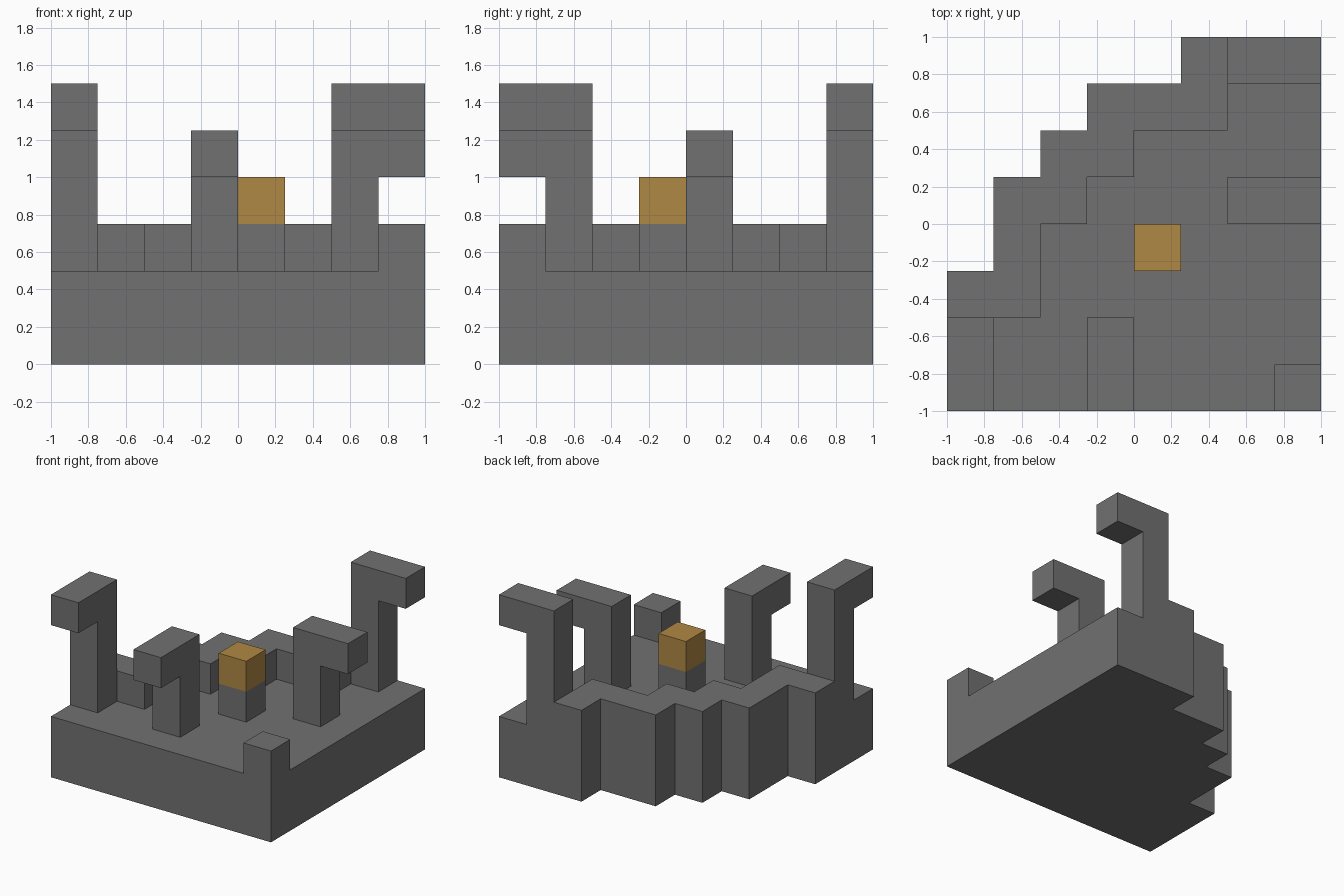
import bpy
import bmesh
from mathutils import Vector

CELL = 0.25  # every part sits on this block grid

cube = bpy.data.objects.get("Cube")
if cube:
    bpy.data.objects.remove(cube, do_unlink=True)


def material(name, rgb):
    mat = bpy.data.materials.new(name)
    mat.use_nodes = True
    mat.diffuse_color = (*rgb, 1)
    bsdf = next(n for n in mat.node_tree.nodes if n.type == 'BSDF_PRINCIPLED')
    bsdf.inputs["Base Color"].default_value = (*rgb, 1)
    return mat


stone = material("grey stone", (0.165, 0.165, 0.165))
gold = material("gold", (0.434, 0.246, 0.058))


def extrude(name, points, direction, mat):
    """Sweep a flat outline, given in cells, along a direction."""
    bm = bmesh.new()
    face = bm.faces.new([bm.verts.new(Vector(p) * CELL) for p in points])
    swept = bmesh.ops.extrude_face_region(bm, geom=[face])["geom"]
    verts = [g for g in swept if isinstance(g, bmesh.types.BMVert)]
    bmesh.ops.translate(bm, verts=verts, vec=Vector(direction) * CELL)
    bmesh.ops.recalc_face_normals(bm, faces=bm.faces)
    mesh = bpy.data.meshes.new(name)
    bm.to_mesh(mesh)
    bm.free()
    mesh.materials.append(mat)
    obj = bpy.data.objects.new(name, mesh)
    bpy.context.collection.objects.link(obj)
    return obj


def slab(name, outline, z, height, mat=stone):
    return extrude(name, [(x, y, z) for x, y in outline], (0, 0, height), mat)


def block(name, x, y, z, mat=stone):
    return slab(name, [(x, y), (x + 1, y), (x + 1, y + 1), (x, y + 1)], z, 1, mat)


def hooked_pillar(name, x, y, top, reach):
    """One-cell pillar whose top block overhangs by a cell towards +x or -y."""
    profile = [(0, 2), (1, 2), (1, top - 1), (2, top - 1), (2, top), (0, top)]
    if reach == "x":
        points, sweep = [(x + u, y, z) for u, z in profile], (0, 1, 0)
    else:
        points, sweep = [(x, y + 1 - u, z) for u, z in profile], (1, 0, 0)
    return extrude(name, points, sweep, stone)


# Stepped back edge, shared by the base and the wall
outer = [(1, 4), (1, 3), (2, 3), (2, 2), (3, 2), (3, 1), (3, -1), (4, -1)]
outer = [(1, 4), (1, 3), (-1, 3), (-1, 2), (-2, 2), (-2, 1),
         (-3, 1), (-3, -1), (-4, -1)]
inner = [(-4, -2), (-2, -2), (-2, 0), (-1, 0), (-1, 1),
         (0, 1), (0, 2), (2, 2), (2, 4)]

# Floor and low wall
slab("base", outer + [(-4, -4), (4, -4), (4, 4)], 0, 2)
slab("back_wall", outer + inner, 2, 1)

# Corner post and central pedestal
block("corner_post", 3, -4, 2)
block("pedestal", 0, -1, 2)
block("gold_block", 0, -1, 3, gold)

# Tall and short hooked pillars
hooked_pillar("tall_right_pillar", -4, -3, 6, "y")
hooked_pillar("tall_back_pillar", 2, 3, 6, "x")
hooked_pillar("short_front_pillar", -1, -3, 5, "y")
hooked_pillar("short_left_pillar", 2, 0, 5, "x")
